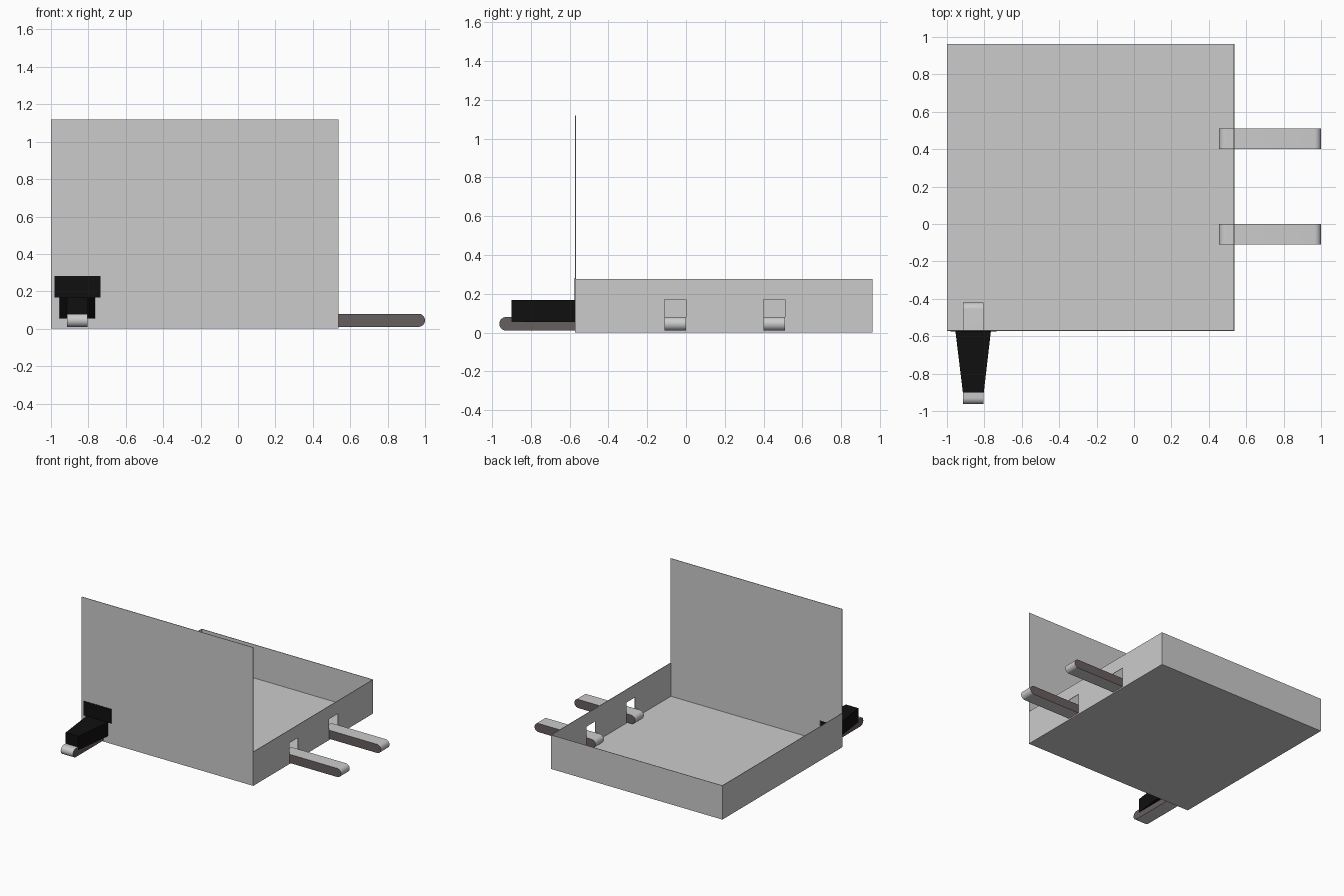
import bpy, bmesh, math

if "Cube" in bpy.data.objects:
    bpy.data.objects.remove(bpy.data.objects["Cube"])


def material(name, rgb):
    m = bpy.data.materials.new(name)
    m.diffuse_color = (*rgb, 1)
    m.use_nodes = True
    m.node_tree.nodes["Principled BSDF"].inputs["Base Color"].default_value = m.diffuse_color
    return m


GREY = material("sheet_grey", (0.6, 0.6, 0.6))
DARK = material("belt_side_dark", (0.136, 0.112, 0.112))
BLACK = material("hood_black", (0.005, 0.005, 0.005))


def finish(name, bm, *mats):
    bmesh.ops.recalc_face_normals(bm, faces=bm.faces[:])
    me = bpy.data.meshes.new(name)
    bm.to_mesh(me)
    bm.free()
    for m in mats:
        me.materials.append(m)
    ob = bpy.data.objects.new(name, me)
    bpy.context.collection.objects.link(ob)
    return ob


def box(name, x, y, z, mat):
    bm = bmesh.new()
    bmesh.ops.create_cube(bm, size=1)
    for v in bm.verts:
        v.co = [r[0] if c < 0 else r[1] for r, c in zip((x, y, z), v.co)]
    return finish(name, bm, mat)


def prism(bm, profile, offset):
    face = bm.faces.new([bm.verts.new(p) for p in profile])
    ext = bmesh.ops.extrude_face_region(bm, geom=[face])
    verts = [g for g in ext["geom"] if isinstance(g, bmesh.types.BMVert)]
    bmesh.ops.translate(bm, vec=offset, verts=verts)


def cut(ob, x, y, z):
    c = box(ob.name + "_cutter", x, y, z, GREY)
    c.hide_render = True
    c.hide_viewport = True
    c.display_type = 'WIRE'
    mod = ob.modifiers.new("opening", 'BOOLEAN')
    mod.operation = 'DIFFERENCE'
    mod.solver = 'EXACT'
    mod.object = c


def belt(name, axis, start, end, across, width=0.11, r=0.035, zc=0.045):
    """Round-ended conveyor: grey band, dark flat sides."""
    pts = []
    for centre, a0 in ((end - r, -90), (start + r, 90)):
        for i in range(17):
            a = math.radians(a0 + i * 180 / 16)
            pts.append((centre + r * math.cos(a), zc + r * math.sin(a)))
    bm = bmesh.new()
    if axis == 0:
        prism(bm, [(u, across, z) for u, z in pts], (0, width, 0))
    else:
        prism(bm, [(across, u, z) for u, z in pts], (width, 0, 0))
    for f in bm.faces:
        side = len(f.verts) > 4
        f.material_index = 1 if side else 0
        f.smooth = not side
    for e in bm.edges:
        e.smooth = not any(len(f.verts) > 4 for f in e.link_faces)
    return finish(name, bm, GREY, DARK)


T = 0.004
X0, X1, Y0, Y1, H = -1.0, 0.537, -0.572, 0.963, 0.275

# open tray with a tall front wall
box("tray_floor", (X0, X1), (Y0, Y1), (0, T), GREY)
box("left_wall", (X0, X0 + T), (Y0 + T, Y1 - T), (T, H), GREY)
box("back_wall", (X0, X1), (Y1 - T, Y1), (T, H), GREY)
right = box("right_wall", (X1 - T, X1), (Y0 + T, Y1 - T), (T, H), GREY)
front = box("front_wall", (X0, X1), (Y0, Y0 + T), (T, 1.12), GREY)

# two outgoing belts through openings in the right wall
for i, y in enumerate((-0.11, 0.4)):
    belt(f"outlet_belt_{i + 1}", 0, 0.455, 1.0, y)
    cut(right, (X1 - 0.05, X1 + 0.05), (y, y + 0.11), (0.01, 0.17))

# incoming belt through the front wall
belt("inlet_belt", 1, -0.963, -0.42, -0.914)
cut(front, (-0.914, -0.804), (Y0 - 0.05, Y0 + 0.05), (0.01, 0.165))

# tapered hood over the incoming belt
bm = bmesh.new()
prism(bm, [(-0.955, Y0, 0.055), (-0.765, Y0, 0.055),
           (-0.803, -0.9, 0.055), (-0.915, -0.9, 0.055)], (0, 0, 0.113))
finish("inlet_hood", bm, BLACK)

# flat plate above the hood
box("hood_plate", (-0.98, -0.735), (Y0 - 0.004, Y0), (0.166, 0.282), BLACK)
